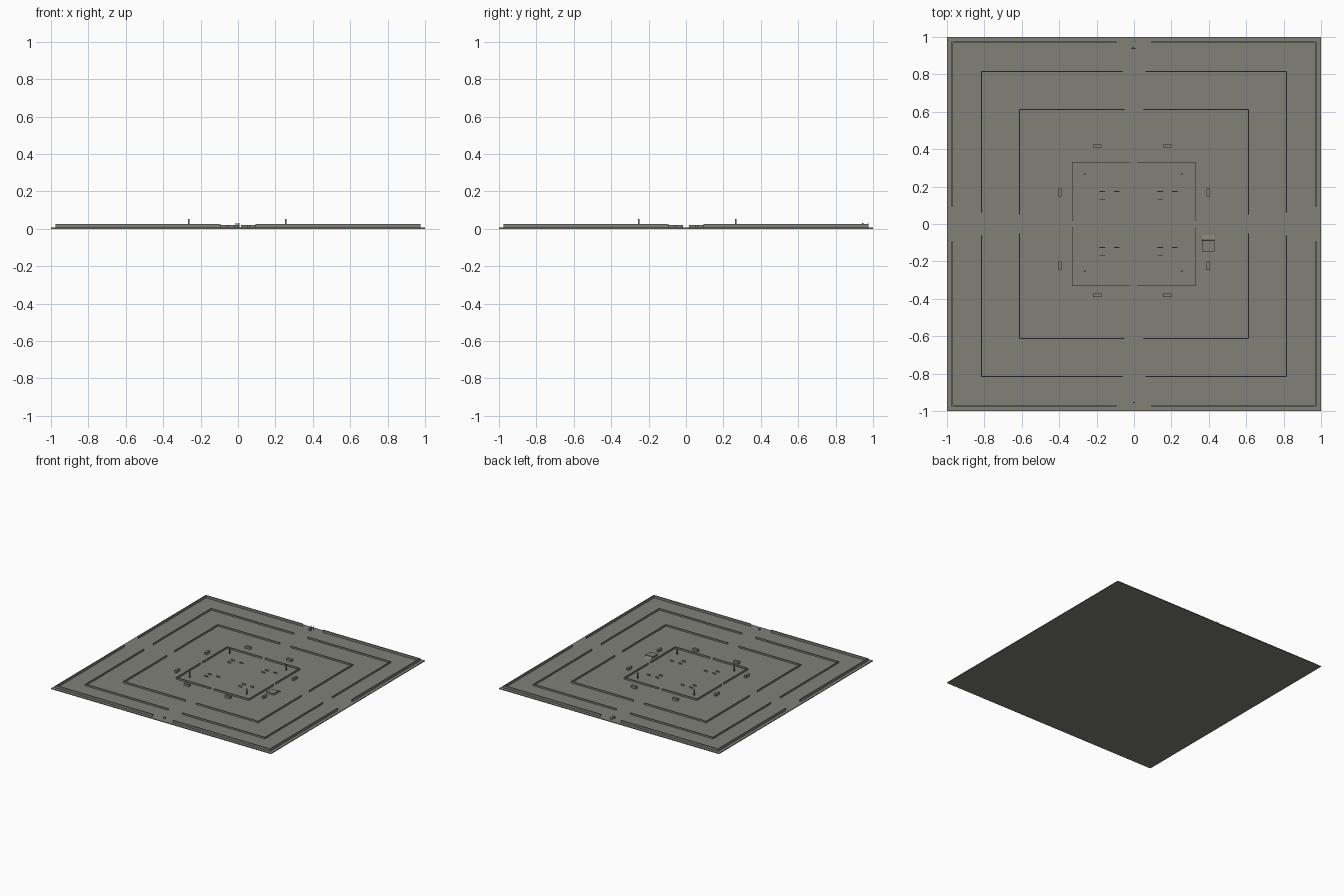
import bpy
import math

cube = bpy.data.objects.get("Cube")
if cube:
    bpy.data.objects.remove(cube, do_unlink=True)


def material(name, colour):
    mat = bpy.data.materials.new(name)
    mat.use_nodes = True
    mat.diffuse_color = colour
    mat.node_tree.nodes["Principled BSDF"].inputs["Base Color"].default_value = colour
    return mat


stone = material("stone grey", (0.22, 0.22, 0.19, 1))
FLOOR = 0.006


def box(name, x0, x1, y0, y1, z0, z1, tilt=0):
    bpy.ops.mesh.primitive_cube_add(
        size=1, location=((x0 + x1) / 2, (y0 + y1) / 2, (z0 + z1) / 2),
        rotation=(tilt, 0, 0))
    ob = bpy.context.object
    ob.name = name
    ob.scale = (x1 - x0, y1 - y0, z1 - z0)
    ob.data.materials.append(stone)
    return ob


# Ground slab
box("ground_slab", -1, 1, -1, 1, 0, FLOOR)


# Square ring of walls with a gateway in the middle of each side
def wall_ring(name, reach, gap, thick, top):
    inner = reach - thick
    for s in (-1, 1):
        for a, b in ((-reach, -gap), (gap, reach)):
            lo, hi = sorted((s * inner, s * reach))
            box(name + "_cross_wall", a, b, lo, hi, FLOOR, top)
            c, d = max(a, -inner), min(b, inner)
            box(name + "_side_wall", lo, hi, c, d, FLOOR, top)


wall_ring("outer", 0.975, 0.093, 0.007, 0.026)
wall_ring("second", 0.817, 0.062, 0.004, 0.02)
wall_ring("third", 0.614, 0.05, 0.004, 0.02)
wall_ring("inner", 0.332, 0.016, 0.004, 0.02)

# Corner posts of the courtyard
for x in (-0.262, 0.255):
    for y in (-0.252, 0.265):
        box("corner_post", x - 0.004, x + 0.004, y - 0.004, y + 0.004, FLOOR, 0.053)

# Low huts around the inner wall
for x in (-0.197, 0.177):
    for y in (-0.38, 0.417):
        box("hut", x - 0.023, x + 0.023, y - 0.009, y + 0.009, FLOOR, 0.026)
for x in (-0.397, 0.397):
    for y in (-0.223, 0.168):
        box("hut", x - 0.009, x + 0.009, y - 0.022, y + 0.022, FLOOR, 0.026)

# Courtyard benches in four groups of three
for x in (-0.17, 0.14):
    for y in (-0.17, 0.13):
        for dx, dy in ((0, 0), (0, 0.044), (0.077, 0.044)):
            box("bench", x + dx - 0.015, x + dx + 0.015,
                y + dy - 0.002, y + dy + 0.002, FLOOR, 0.016)

# Platform with a sloping approach
box("platform", 0.363, 0.43, -0.148, -0.088, FLOOR, 0.02)
box("platform_ramp", 0.363, 0.43, -0.088, -0.056, 0.009, 0.011, -math.atan(0.4))

# Small markers outside the front and back gateways
box("front_marker", -0.006, 0.006, -0.957, -0.951, FLOOR, 0.02)
for x in (-0.012, 0.005):
    box("back_marker_post", x - 0.002, x + 0.002, 0.973, 0.977, FLOOR, 0.03)
box("back_marker_bar", -0.016, 0.008, 0.935, 0.94, FLOOR, 0.02)
box("back_marker_stem", -0.008, -0.002, 0.94, 0.948, FLOOR, 0.03)
